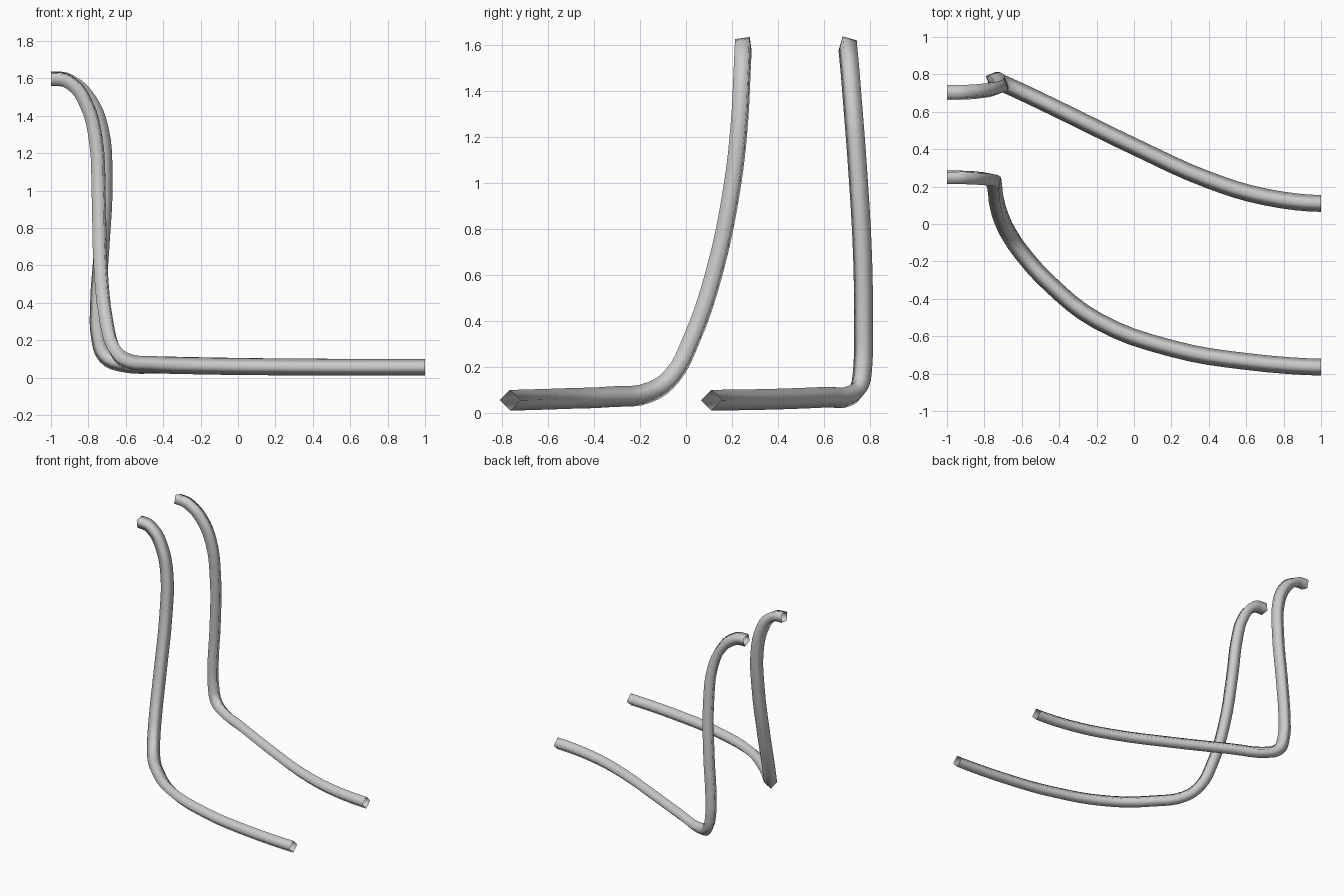
import bpy


def tube(name, points, radius=0.045):
    """Four-sided, smooth-shaded open tube along a smooth path."""
    curve = bpy.data.curves.new(name, 'CURVE')
    curve.dimensions = '3D'
    curve.resolution_u = 4
    curve.bevel_depth = radius
    curve.bevel_resolution = 0
    curve.use_fill_caps = False
    spline = curve.splines.new('BEZIER')
    spline.bezier_points.add(len(points) - 1)
    for bp, co in zip(spline.bezier_points, points):
        bp.co = co
        bp.handle_left_type = bp.handle_right_type = 'AUTO'
    # keep both ends running straight along x
    for bp in (spline.bezier_points[0], spline.bezier_points[-1]):
        bp.handle_left_type = bp.handle_right_type = 'FREE'
        bp.handle_left = (bp.co.x + 0.08, bp.co.y, bp.co.z)
        bp.handle_right = (bp.co.x - 0.08, bp.co.y, bp.co.z)
    obj = bpy.data.objects.new(name, curve)
    bpy.context.collection.objects.link(obj)
    return obj


# front tube: wide sweep along the floor, then up and over
tube("front_tube", [
    (1.0, -0.765, 0.055), (0.6, -0.735, 0.055), (0.2, -0.665, 0.057),
    (-0.2, -0.515, 0.062), (-0.45, -0.32, 0.07), (-0.6, -0.155, 0.09),
    (-0.665, -0.06, 0.16), (-0.705, 0.02, 0.31), (-0.735, 0.12, 0.60),
    (-0.745, 0.20, 0.98), (-0.76, 0.233, 1.27), (-0.81, 0.243, 1.46),
    (-0.89, 0.248, 1.57), (-1.0, 0.25, 1.598)])

# rear tube: nearly straight floor run, tight corner, then up and over
tube("rear_tube", [
    (1.0, 0.11, 0.055), (0.7, 0.145, 0.055), (0.4, 0.235, 0.056),
    (0.0, 0.415, 0.06), (-0.4, 0.61, 0.068), (-0.62, 0.715, 0.075),
    (-0.71, 0.755, 0.115), (-0.745, 0.77, 0.22), (-0.75, 0.772, 0.38),
    (-0.73, 0.768, 0.68), (-0.712, 0.745, 1.08), (-0.735, 0.725, 1.34),
    (-0.80, 0.713, 1.49), (-0.89, 0.705, 1.575), (-1.0, 0.703, 1.598)])
